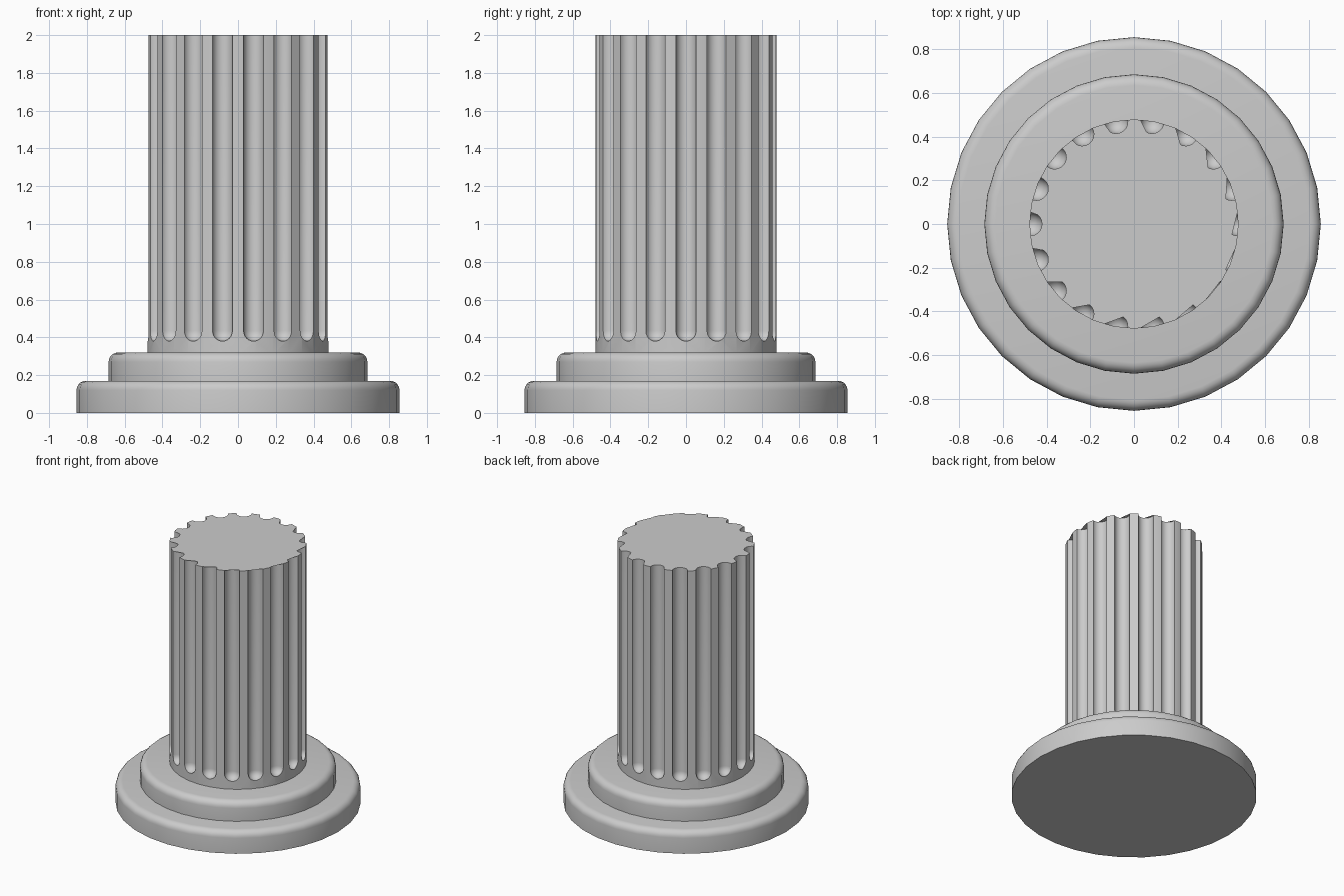
import bpy, bmesh
from math import sin, cos, pi, radians, atan2

if "Cube" in bpy.data.objects:
    bpy.data.objects.remove(bpy.data.objects["Cube"])


def lathe(bm, profile, sides, cx=0.0, cy=0.0):
    """Closed turned solid from (radius, z) points, bottom to top."""
    rings = [[bm.verts.new((cx + r * cos(2 * pi * i / sides), cy + r * sin(2 * pi * i / sides), z))
              for i in range(sides)] for r, z in profile]
    for a, b in zip(rings, rings[1:]):
        for i in range(sides):
            j = (i + 1) % sides
            bm.faces.new((a[i], a[j], b[j], b[i]))
    bm.faces.new(rings[0][::-1])
    bm.faces.new(rings[-1])


def finish(name, bm):
    me = bpy.data.meshes.new(name)
    bm.to_mesh(me)
    bm.free()
    ob = bpy.data.objects.new(name, me)
    bpy.context.collection.objects.link(ob)
    return ob


def smooth(ob):
    bpy.ops.object.select_all(action='DESELECT')
    ob.select_set(True)
    bpy.context.view_layer.objects.active = ob
    bpy.ops.object.shade_smooth_by_angle(angle=radians(35))


def disc(name, r, z0, z1, bevel):
    bm = bmesh.new()
    arc = [(r - bevel + bevel * cos(t * pi / 10), z1 - bevel + bevel * sin(t * pi / 10)) for t in range(6)]
    lathe(bm, [(r, z0)] + arc, 32)
    smooth(finish(name, bm))


# stepped round base
disc("lower_base", 0.855, 0.0, 0.17, 0.05)
disc("upper_base", 0.685, 0.165, 0.32, 0.05)

# plain shaft
bm = bmesh.new()
lathe(bm, [(0.479, 0.31), (0.479, 2.0)], 32)
shaft = finish("fluted_shaft", bm)

# round-ended flute cutters
FLUTES, R = 18, 0.054
bm = bmesh.new()
end = [(R * sin(t * pi / 12), 0.38 + R - R * cos(t * pi / 12)) for t in range(1, 7)]
for k in range(FLUTES):
    a = 2 * pi * k / FLUTES
    lathe(bm, [(0.002, 0.38)] + end + [(R, 2.1)], 20, 0.475 * cos(a), 0.475 * sin(a))
cutter = finish("flute_cutter", bm)
cutter.hide_render = True

mod = shaft.modifiers.new("flutes", 'BOOLEAN')
mod.operation = 'DIFFERENCE'
mod.solver = 'EXACT'
mod.object = cutter
bpy.ops.object.select_all(action='DESELECT')
shaft.select_set(True)
bpy.context.view_layer.objects.active = shaft
bpy.ops.object.modifier_apply(modifier=mod.name)
bpy.data.objects.remove(cutter, do_unlink=True)

# top cap fanned from one flute edge, so it overhangs the nearby flutes
bm = bmesh.new()
bm.from_mesh(shaft.data)
caps = [f for f in bm.faces if all(v.co.z > 1.999 for v in f.verts)]
if len(caps) > 1:
    caps = bmesh.utils.face_join(caps),
loop = list(caps[0].verts)
bm.faces.remove(caps[0])
target = radians(-33.5)
rim = [i for i, v in enumerate(loop) if v.co.xy.length > 0.465]
s = min(rim, key=lambda i: abs(atan2(loop[i].co.y, loop[i].co.x) - target))
loop = loop[s:] + loop[:s]
for p, q in zip(loop[1:], loop[2:]):
    bm.faces.new((loop[0], p, q))
bm.to_mesh(shaft.data)
bm.free()
smooth(shaft)
